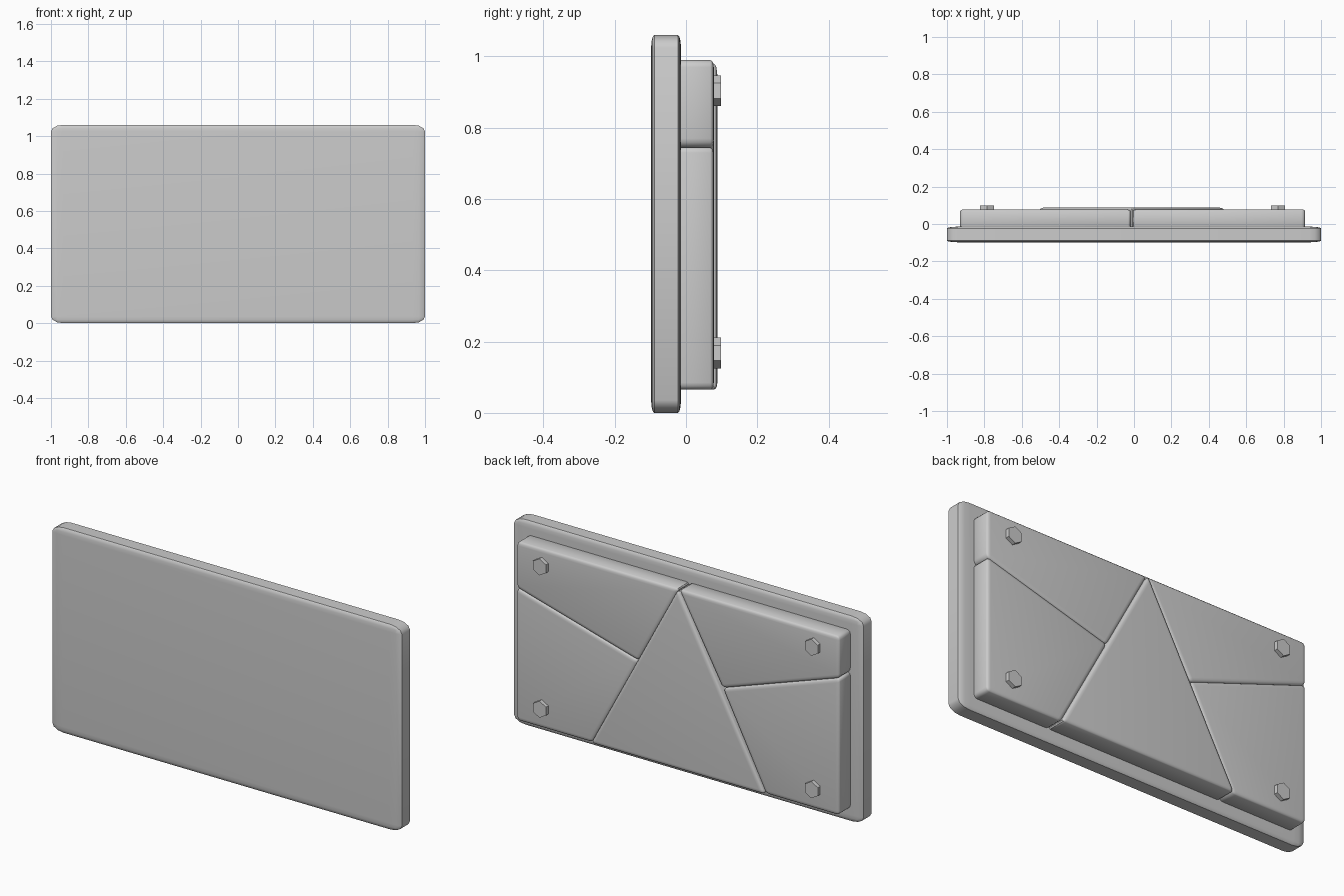
import bpy, bmesh, math

if "Cube" in bpy.data.objects:
    bpy.data.objects.remove(bpy.data.objects["Cube"])


def finish(name, bm, smooth=True):
    bmesh.ops.recalc_face_normals(bm, faces=bm.faces)
    mesh = bpy.data.meshes.new(name)
    bm.to_mesh(mesh)
    bm.free()
    ob = bpy.data.objects.new(name, mesh)
    bpy.context.collection.objects.link(ob)
    if smooth:
        bpy.ops.object.select_all(action='DESELECT')
        ob.select_set(True)
        bpy.context.view_layer.objects.active = ob
        bpy.ops.object.shade_smooth_by_angle(angle=math.radians(40))
    return ob


def slab(name, outline, y0, y1, bevel, flat_y=1.0, flat_z=1.0, segments=3):
    """Extrude an x/z outline along y and round every edge.
    flat_y and flat_z squash the rounding along those axes."""
    bm = bmesh.new()
    base = bm.faces.new([bm.verts.new((x, y0 / flat_y, z / flat_z))
                         for x, z in outline])
    ext = bmesh.ops.extrude_face_region(bm, geom=[base])
    for v in ext['geom']:
        if isinstance(v, bmesh.types.BMVert):
            v.co.y = y1 / flat_y
    bmesh.ops.recalc_face_normals(bm, faces=bm.faces)
    bmesh.ops.bevel(bm, geom=bm.edges[:], offset=bevel, segments=segments,
                    profile=0.5, affect='EDGES', clamp_overlap=True)
    for v in bm.verts:
        v.co.y *= flat_y
        v.co.z *= flat_z
    return finish(name, bm)


# front plate
slab("front_plate", [(-1, 0), (1, 0), (1, 1.06), (-1, 1.06)],
     -0.098, -0.014, 0.065, flat_y=0.14, flat_z=0.55)

# shared corner points of the rear panels
L, R, B, T = -0.93, 0.915, 0.065, 0.99
apex = (-0.012, T)
foot_r, foot_l = (0.485, B), (-0.51, B)
mid_r, mid_l = (0.22, 0.558), (-0.262, 0.545)
side_r, side_l = (R, 0.75), (L, 0.775)

panels = {
    "upper_right_panel": [apex, mid_r, side_r, (R, T)],
    "lower_right_panel": [mid_r, foot_r, (R, B), side_r],
    "upper_left_panel": [apex, (L, T), side_l, mid_l],
    "lower_left_panel": [mid_l, side_l, (L, B), foot_l],
}
for name, outline in panels.items():
    slab(name, outline, -0.03, 0.078, 0.02, flat_y=0.5)

# raised central triangle
slab("centre_triangle", [apex, foot_l, foot_r], -0.03, 0.088, 0.02, flat_y=0.5)

# hexagonal bolt heads, points up and down
for side, x in (("left", -0.785), ("right", 0.77)):
    for level, z in (("lower", 0.168), ("upper", 0.904)):
        bm = bmesh.new()
        ring = [bm.verts.new((x + 0.043 * math.sin(i * math.pi / 3), 0.06,
                              z + 0.043 * math.cos(i * math.pi / 3)))
                for i in range(6)]
        ext = bmesh.ops.extrude_face_region(bm, geom=[bm.faces.new(ring)])
        for v in ext['geom']:
            if isinstance(v, bmesh.types.BMVert):
                v.co.y = 0.098
        finish(f"{level}_{side}_bolt", bm, smooth=False)
